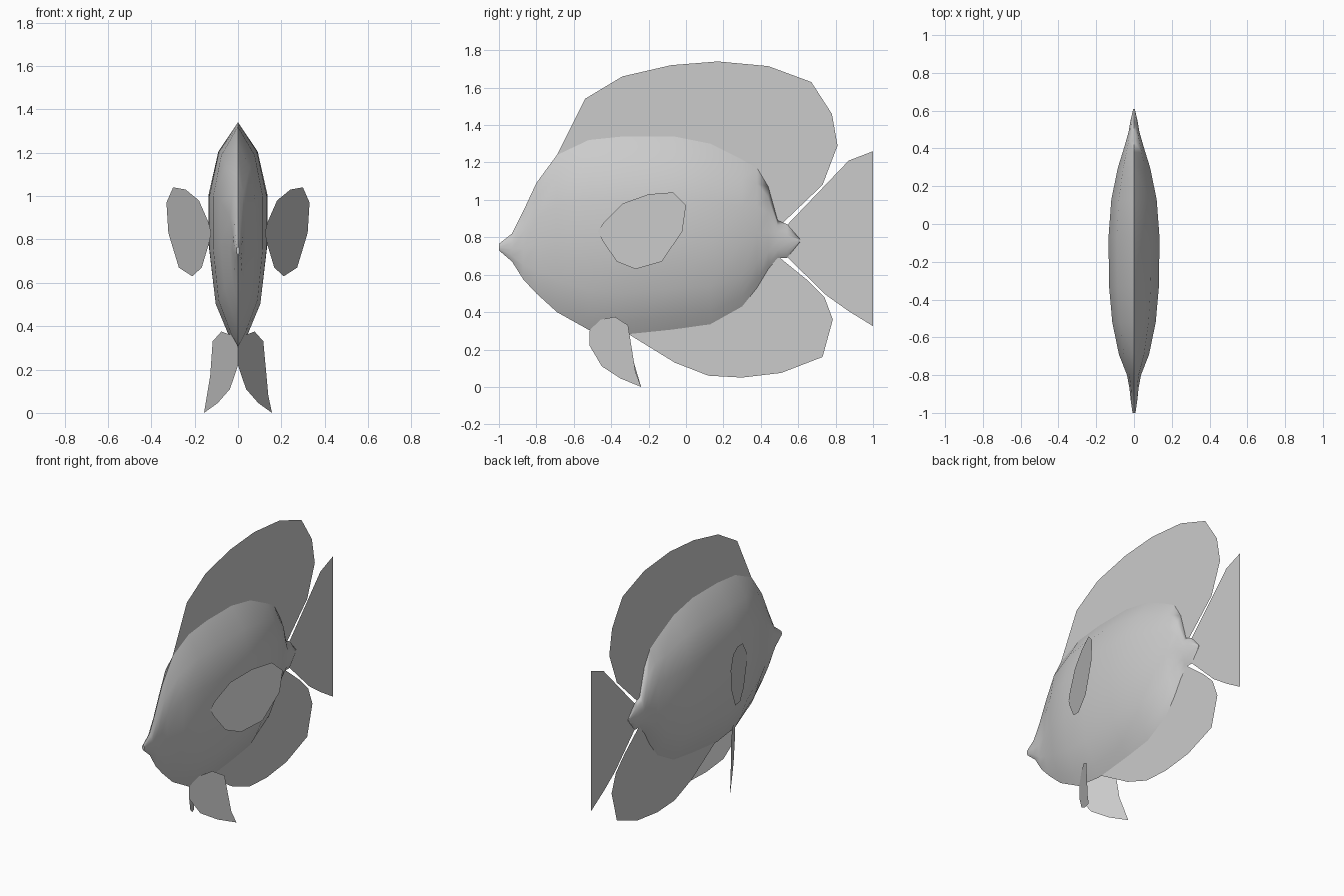
import bpy, bmesh, math

cube = bpy.data.objects.get("Cube")
if cube:
    bpy.data.objects.remove(cube, do_unlink=True)

# One grey for the whole fish
grey = bpy.data.materials.new("soft_grey")
grey.use_nodes = True
colour = (0.6, 0.6, 0.6, 1)
grey.diffuse_color = colour
bsdf = next(n for n in grey.node_tree.nodes if n.type == 'BSDF_PRINCIPLED')
bsdf.inputs["Base Color"].default_value = colour


def finish(name, bm):
    mesh = bpy.data.meshes.new(name)
    bm.to_mesh(mesh)
    bm.free()
    mesh.materials.append(grey)
    obj = bpy.data.objects.new(name, mesh)
    bpy.context.collection.objects.link(obj)
    return obj


def make_fin(name, outline, x_of_y=lambda y: 0.0):
    """Thin sheet from a (y, z) outline, leaning sideways by x_of_y."""
    bm = bmesh.new()
    face = bm.faces.new([bm.verts.new((x_of_y(y), y, z)) for y, z in outline])
    bmesh.ops.triangulate(bm, faces=[face])
    return finish(name, bm)


# Body: lens-shaped sections lofted from snout to tail root
# (y, top z, bottom z, half width)
stations = [
    (-1.0, .765, .73, .008), (-.93, .82, .67, .018), (-.87, .94, .575, .024),
    (-.80, 1.09, .50, .037), (-.69, 1.24, .40, .08), (-.52, 1.32, .305, .115),
    (-.33, 1.34, .28, .132), (-.07, 1.34, .307, .135), (.13, 1.30, .335, .12),
    (.30, 1.215, .43, .085), (.38, 1.17, .53, .06), (.44, 1.07, .63, .042),
    (.49, .89, .69, .028), (.54, .87, .69, .02), (.61, .79, .775, .004),
]
# (height fraction, width fraction) up one side
half = [(0, 0), (.066, .3), (.21, .78), (.45, 1), (.68, 1), (.87, .67), (1, 0)]
section = half + [(t, -w) for t, w in half[-2:0:-1]]

bm = bmesh.new()
rings = [[bm.verts.new((w * hw, y, low + t * (top - low))) for t, w in section]
         for y, top, low, hw in stations]
count = len(section)
for a, b in zip(rings, rings[1:]):
    for i in range(count):
        j = (i + 1) % count
        bm.faces.new((a[i], a[j], b[j], b[i]))
bm.faces.new(rings[0])
bm.faces.new(rings[-1])
bmesh.ops.recalc_face_normals(bm, faces=bm.faces)
body = finish("body", bm)
bpy.ops.object.select_all(action='DESELECT')
body.select_set(True)
bpy.context.view_layer.objects.active = body
bpy.ops.object.shade_smooth_by_angle(angle=math.radians(60))

# Centre fins, with their roots hidden inside the body
make_fin("dorsal_fin", [
    (-.70, 1.22), (-.54, 1.54), (-.34, 1.66), (-.08, 1.72), (.17, 1.74),
    (.44, 1.715), (.67, 1.63), (.78, 1.46), (.81, 1.29), (.73, 1.08),
    (.50, .86), (.42, .95), (.30, 1.12), (-.07, 1.25), (-.5, 1.24)])
make_fin("anal_fin", [
    (-.32, .29), (-.06, .13), (.12, .06), (.30, .05), (.51, .075),
    (.73, .16), (.785, .36), (.74, .48), (.65, .57), (.49, .70),
    (.40, .62), (.28, .48), (.10, .40), (-.2, .36)])
make_fin("tail_fin", [
    (.52, .78), (.54, .865), (.87, 1.21), (1.0, 1.26),
    (1.0, .325), (.87, .405), (.75, .49), (.54, .695)])

# Paired side fins
pectoral = [(-.47, .83), (-.44, .88), (-.34, .98), (-.20, 1.03), (-.07, 1.04),
            (0, .97), (-.02, .83), (-.13, .67), (-.27, .63), (-.37, .67),
            (-.445, .78)]
pelvic = [(-.515, .30), (-.48, .355), (-.38, .375), (-.31, .33), (-.29, .17),
          (-.27, .08), (-.24, 0), (-.35, .045), (-.45, .11), (-.515, .22)]
for side, s in (("left", 1), ("right", -1)):
    make_fin(side + "_pectoral_fin", pectoral, lambda y: s * (.33 + .44 * y))
    make_fin(side + "_pelvic_fin", pelvic, lambda y: s * .57 * (y + .515))
